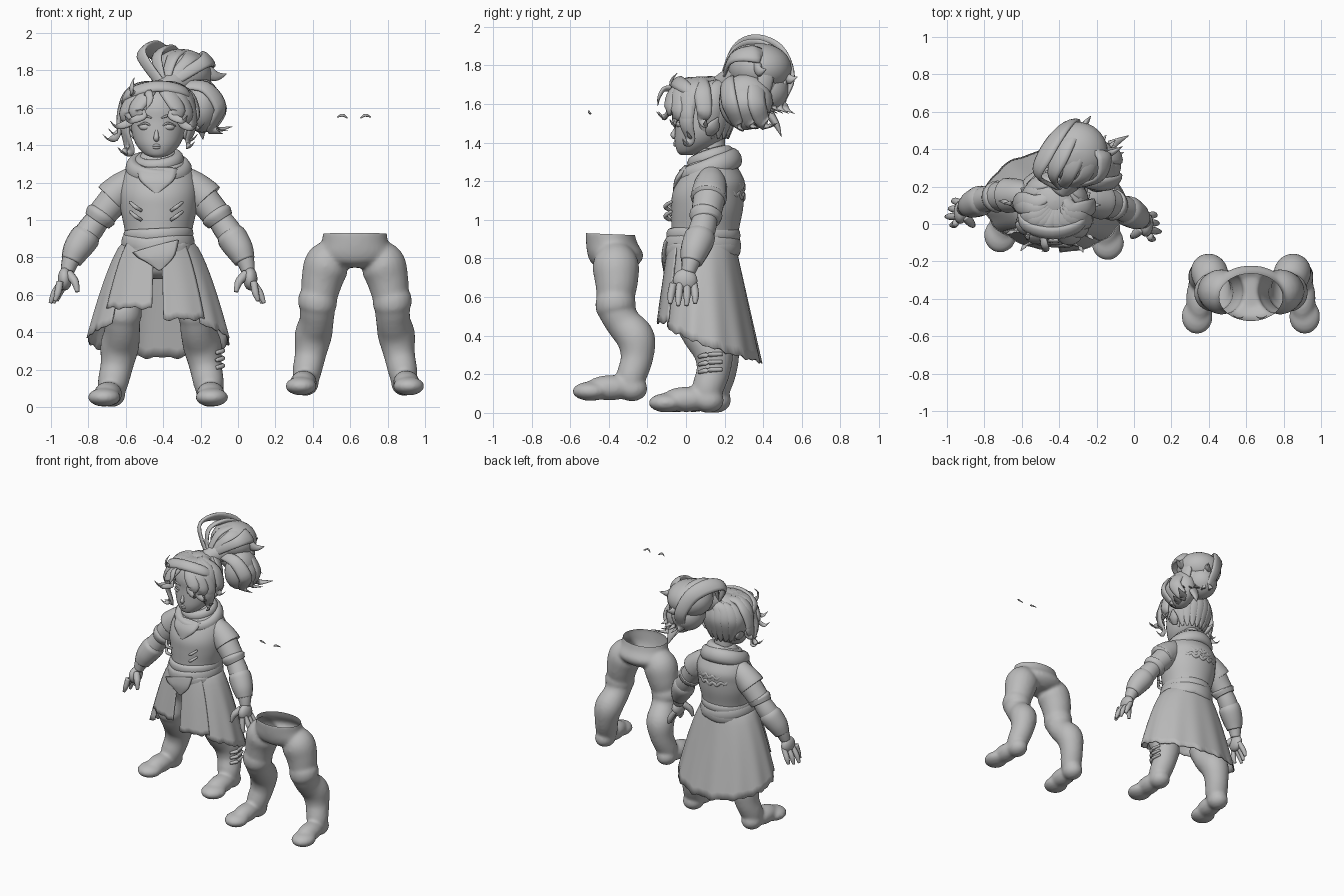
import bpy
import bmesh
from math import sin, cos, pi, radians
from mathutils import Vector, Matrix

if "Cube" in bpy.data.objects:
    bpy.data.objects.remove(bpy.data.objects["Cube"])

clay = bpy.data.materials.new("clay grey")
clay.use_nodes = True
clay.diffuse_color = (.5, .5, .5, 1)
clay.node_tree.nodes["Principled BSDF"].inputs["Base Color"].default_value = (.5, .5, .5, 1)

# Placement of the figure (turned slightly) and of the separate pair of legs
figure = Matrix.Translation((-.425, .1, 0)) @ Matrix.Rotation(radians(-4), 4, "Z") @ Matrix.Translation((0, -.1, 0))
spare = Matrix.Translation((.625, -.395, 0))
SIDES = (("left", 1), ("right", -1))
FRONT_HUB = (0, 50, 0)
HEAD_HUB = (0, .1, 1.55)


def spline(points, steps, closed=False):
    """Smooth interpolation through tuples of any length."""
    count = len(points)
    pick = lambda i: points[i % count] if closed else points[min(max(i, 0), count - 1)]
    result = []
    for i in range(count if closed else count - 1):
        a, b, c, d = (pick(i + k) for k in (-1, 0, 1, 2))
        for s in range(steps):
            t = s / steps
            result.append([q + t / 2 * (r - p + t * (2 * p - 5 * q + 4 * r - w + t * (3 * (q - r) + w - p)))
                           for p, q, r, w in zip(a, b, c, d)])
    if not closed:
        result.append(list(points[-1]))
    return result


def tube(points, sides=12, flat=1, hub=FRONT_HUB, closed=False, steps=5):
    """Tube through (x, y, z, radius), flattened towards the hub."""
    path = spline(points, steps, closed)
    count, rings = len(path), []
    for i, (x, y, z, r) in enumerate(path):
        after = path[(i + 1) % count] if closed else path[min(i + 1, count - 1)]
        before = path[i - 1] if closed else path[max(i - 1, 0)]
        along = (Vector(after[:3]) - Vector(before[:3])).normalized()
        spot = Vector((x, y, z))
        out = spot - Vector(hub)
        out = (out - along * out.dot(along)).normalized()
        side = along.cross(out)
        r = max(r, .002)
        rings.append([spot + out * (r * flat * cos(a)) + side * (r * sin(a))
                      for a in (2 * pi * k / sides for k in range(sides))])
    return rings, closed


def loft(keys, sides=36, steps=5):
    """Stacked ellipses from (y, z, x radius, y radius)."""
    return [[Vector((rx * sin(a), y - ry * cos(a), z)) for a in (2 * pi * k / sides for k in range(sides))]
            for y, z, rx, ry in spline(keys, steps)], False


def ball(centre, radii, sides=20):
    levels = [pi * (k + .15) / (sides / 2 + .3) for k in range(sides // 2 + 1)]
    return [[Vector(centre) + Vector((radii[0] * sin(v) * cos(a), radii[1] * sin(v) * sin(a), radii[2] * cos(v)))
             for a in (2 * pi * k / sides for k in range(sides))] for v in levels], False


def finish(name, bm, at):
    bmesh.ops.recalc_face_normals(bm, faces=bm.faces)
    mesh = bpy.data.meshes.new(name)
    bm.to_mesh(mesh)
    bm.free()
    mesh.materials.append(clay)
    mesh.shade_smooth()
    ob = bpy.data.objects.new(name, mesh)
    ob.matrix_world = at
    bpy.context.collection.objects.link(ob)
    return ob


def part(name, shapes, s=1, at=figure):
    """Skin every shape into one object; s = -1 mirrors it."""
    bm = bmesh.new()
    for rings, closed in shapes:
        rows = [[bm.verts.new((v.x * s, v.y, v.z)) for v in ring] for ring in rings]
        n = len(rows[0])
        for i in range(len(rows) - (not closed)):
            low, high = rows[i], rows[(i + 1) % len(rows)]
            for k in range(n):
                bm.faces.new((low[k], low[(k + 1) % n], high[(k + 1) % n], high[k]))
        if not closed:
            bm.faces.new(rows[0])
            bm.faces.new(rows[-1])
    return finish(name, bm, at)


def flip(shape):
    return [[Vector((-v.x, v.y, v.z)) for v in ring] for ring in shape[0]], shape[1]


# Trousers and boots, fused into one skin
def legs(name, at, grow, slim, open_waist):
    one = [tube([(.085, .02, .84, .08 - slim), (.145, .03, .77, .12 - slim), (.175, .035, .68, .112 - slim), (.192, .03, .58, .096),
                 (.2, .035, .53, .095), (.205, .075, .46, .092 + grow), (.222, .135, .385, .1 + grow),
                 (.238, .14, .28, .084 + grow), (.258, .11, .18, .077 + grow), (.265, .11, .1, .06)], 20),
           tube([(.196, .03, .61, .085), (.2, .03, .585, .103), (.2, .03, .54, .103), (.202, .035, .515, .085)], 20),
           ball((.265, .115, .125), (.072 + grow, .082, .066)),
           ball((.275, .0, .13), (.072 + grow, .13, .066)),
           ball((.288, -.1, .112), (.085 + grow, .095, .05))]
    hips = loft([(0, .945, .17, .125), (.01, .88, .178, .133), (.03, .82, .2, .145), (.03, .775, .17, .125), (.03, .745, .07, .08)])
    ob = part(name, one + [flip(s) for s in one] + [hips], at=at)
    remesh = ob.modifiers.new("fuse", "REMESH")
    remesh.mode, remesh.voxel_size, remesh.use_smooth_shade = "VOXEL", .011, True
    soften = ob.modifiers.new("soften", "SMOOTH")
    soften.factor, soften.iterations = .5, 10
    if open_waist:
        graph = bpy.context.evaluated_depsgraph_get()
        bm = bmesh.new()
        bm.from_mesh(bpy.data.meshes.new_from_object(ob.evaluated_get(graph)))
        bpy.data.objects.remove(ob)
        bmesh.ops.bisect_plane(bm, geom=bm.verts[:] + bm.edges[:] + bm.faces[:], plane_co=(0, 0, .926),
                               plane_no=(0, .04, 1), clear_outer=True)
        finish(name, bm, at)


legs("spare_legs", spare, 0, 0, True)
legs("figure_legs", figure @ Matrix.Translation((.01, .02, -.06)), .004, .03, False)
for side, s in SIDES:
    part(side + "_loose_eyelash", [tube([(.035, .01, 1.545, .003), (.06, 0, 1.56, .008), (.09, .015, 1.55, .003)], 8, .5)],
         s, Matrix.Translation((.62, -.505, 0)))
part("left_boot_straps", [tube([(.31, .09, z, .01), (.342, .13, z + .01, .013), (.325, .21, z + .015, .01)], 8)
                          for z in (.21, .25, .29)])

# Tunic, yoke trim and lacing toggles
part("tunic", [loft([(.09, .84, .17, .17), (.1, .95, .182, .175), (.11, 1.05, .203, .185), (.115, 1.13, .21, .187),
                     (.13, 1.2, .205, .174), (.135, 1.27, .175, .135), (.14, 1.33, .115, .095), (.14, 1.37, .08, .075)])])
part("yoke_trim", [tube([(.19 * sin(a), .12 + .178 * cos(a), 1.2 - drop * cos(a) + .02 * (k % 2), .014)
                         for k, a in ((k, radians(k * 9)) for k in range(-8, 9))], 8, .8) for drop in (.04, .09)])
for side, s in SIDES:
    part(side + "_toggles", [tube([(.08, -.08, z, .009), (.11, -.1, z + .02, .011), (.14, -.065, z + .045, .008)], 8)
                             for z in (1.0, 1.05)], s)


# Draped scarf and crossed sash
def wrap(rx, ry, y, z, tilt, lean, r, flat):
    return tube([(rx * sin(a), y - ry * cos(a), z - tilt * cos(a) + lean * sin(a), r)
                 for a in (2 * pi * k / 12 for k in range(12))], 12, flat, (0, y, z), True, 4)


part("scarf", [wrap(.1, .09, .13, 1.315, .03, .01, .042, .8), wrap(.14, .125, .125, 1.27, .05, -.01, .055, .7)])
part("scarf_point", [tube([(0, .01, 1.27, .11), (.0, -.04, 1.21, .09), (0, -.068, 1.14, .004)], 14, .2)])
part("sash", [wrap(.175, .18, .085, .86, 0, .025, .05, .4), wrap(.18, .182, .085, .86, .01, -.025, .045, .4),
              wrap(.17, .175, .09, .92, 0, .008, .035, .5)])
part("sash_tail", [tube([(.0, -.1, .86, .13), (.015, -.115, .8, .09), (.02, -.115, .73, .006)], 12, .12)])


# Flared coat skirt and two shorter front panels
def cloth(name, start, stop, hem, lift=0):
    bm = bmesh.new()
    wide, tall = max(8, int((stop - start) / 3)), 12
    rows = []
    for i in range(wide + 1):
        a = radians(start + (stop - start) * i / wide)
        bottom = hem(a) + .01 * sin(a * 23) * sin(a * 7)
        row = []
        for j in range(tall + 1):
            z = .9 + (bottom - .9) * j / tall
            t = (.9 - z) / .63
            fold = 1 + .016 * t * cos(a * 13)
            reach = .165 + (.09 if cos(a) > 0 else .14) * t + lift
            row.append(bm.verts.new(((.17 + .235 * t ** .65 + lift) * sin(a) * fold, .085 - reach * cos(a) * fold, z)))
        rows.append(row)
    for a, b in zip(rows, rows[1:]):
        for j in range(tall):
            bm.faces.new((a[j], a[j + 1], b[j + 1], b[j]))
    finish(name, bm, figure).modifiers.new("thickness", "SOLIDIFY").thickness = .008


cloth("coat_skirt", 42, 318, lambda a: .365 + .1 * cos(a))
cloth("left_front_panel", 7, 46, lambda a: .47, .01)
cloth("right_front_panel", -50, -3, lambda a: .53, .012)

# Arms: sleeve, shoulder cap, forearm, bracer and hand
for side, s in SIDES:
    part(side + "_sleeve", [tube([(.13, .14, 1.22, .065), (.21, .14, 1.14, .083), (.28, .13, 1.06, .08), (.325, .125, 1.005, .075)], 18),
                            tube([(.3, .127, 1.04, .075), (.31, .125, 1.025, .086), (.33, .125, .995, .075)], 18)], s)
    part(side + "_shoulder_cap", [tube([(.11, .14, 1.26, .045), (.17, .14, 1.195, .08), (.235, .137, 1.135, .093), (.258, .135, 1.112, .094)], 18)], s)
    part(side + "_forearm", [tube([(.3, .125, 1.04, .06), (.365, .11, .95, .07), (.425, .08, .865, .066), (.465, .06, .79, .05),
                                   (.485, .045, .725, .036)], 16)], s)
    part(side + "_bracer", [tube([(.375, .103, .935, .068), (.395, .097, .905, .081), (.437, .075, .84, .074), (.465, .06, .78, .056)], 16)], s)
    fingers = [tube([(.495 + .008 * k, .075 - .035 * k, .67, .019), (.53 + .01 * (k % 3), .085 - .042 * k, .61, .019),
                     (.545 + .014 * (k % 3), .085 - .043 * k, .555 + .012 * (k % 3 == 0), .01)], 10) for k in range(4)]
    thumb = tube([(.475, .01, .71, .026), (.44, -.025, .67, .022), (.425, -.04, .615, .011)], 10)
    part(side + "_hand", [ball((.497, .03, .685), (.038, .064, .062)), thumb] + fingers, s)

# Head and face
part("head", [loft([(0, 1.335, .025, .025), (.025, 1.352, .07, .07), (.06, 1.4, .115, .118), (.085, 1.46, .14, .143),
                    (.095, 1.53, .147, .15), (.1, 1.6, .15, .155), (.1, 1.67, .12, .125), (.1, 1.72, .05, .05)]),
              tube([(0, .14, 1.3, .07), (0, .13, 1.43, .07)], 16),
              tube([(0, -.045, 1.49, .006), (0, -.06, 1.455, .012), (0, -.064, 1.437, .016), (0, -.045, 1.425, .01)], 10)])
part("lips", [tube([(-.035, -.037, 1.392, .003), (0, -.057, 1.394 + dz, .009), (.035, -.037, 1.392, .003)], 8) for dz in (-.006, .005)])
for side, s in SIDES:
    part(side + "_eye", [ball((.06, -.028, 1.497), (.036, .022, .02), 14)], s)
    part(side + "_eyelid", [tube([(.022, -.043, 1.497, .004), (.06, -.05, 1.518, .006), (.1, -.02, 1.502, .004)], 8)], s)
    part(side + "_brow", [tube([(.025, -.05, 1.545, .004), (.065, -.045, 1.557, .007), (.11, -.01, 1.54, .003)], 8)], s)
    part(side + "_ear", [tube([(.13, .13, 1.44, .02), (.155, .15, 1.48, .036), (.185, .18, 1.53, .004)], 10, .5, HEAD_HUB)], s)

# Hair: cap, swept back locks, curls and swoop
part("hair_cap", [ball((0, .125, 1.6), (.165, .155, .145), 32)])


def lock(points, flat=.5):
    return tube(points, 10, flat, HEAD_HUB)


back = []
for k in range(11):
    a = radians(90 + 18 * k)
    x, y = sin(a), -cos(a)
    back.append(lock([(.11 * x, .11 + .11 * y, 1.42, .006), (.145 * x, .11 + .13 * y, 1.5, .035),
                      (.165 * x, .115 + .15 * y, 1.6, .045), (.12 * x + .01, .14 + .11 * y, 1.69, .035), (.03, .24, 1.72, .02)], .4))
part("swept_back_locks", back)

curls = []
for angle, tip, out, sweep in ((-100, 1.47, .04, .03), (-80, 1.44, .07, -.03), (-62, 1.37, .03, .02), (-46, 1.36, .0, -.03),
                               (-30, 1.51, .05, -.07), (-8, 1.54, .05, -.07), (14, 1.54, .05, .06), (34, 1.5, .04, .05),
                               (56, 1.44, .0, .03), (72, 1.4, .0, -.02), (86, 1.5, .02, .02)):
    x, y = sin(radians(angle)), -cos(radians(angle))
    place = lambda reach, swing, z, r: (reach * x - swing * y, .1 + reach * y + swing * x, z, r)
    curls.append(lock([(.03, .2, 1.71, .02), place(.09, 0, 1.725, .036), place(.175, sweep / 2, 1.665, .046),
                       place(.205, sweep * 1.2, (1.63 + tip) / 2, .042), place(.175 + out / 2, sweep * .6, tip + .02, .027),
                       place(.19 + out, sweep * 1.5, tip - .01, .015), place(.225 + out, sweep * 1.8, tip + .02, .002)], .4))
part("fringe_curls", curls)
part("hair_swoop", [lock([(-.19, .07, 1.61, .015), (-.15, -.02, 1.675, .036), (0, -.05, 1.715, .04), (.14, 0, 1.69, .036), (.19, .1, 1.62, .012)], .5)])
part("stray_curls", [lock([(-.1, -.0, 1.67, .018), (-.13, -.07, 1.68, .018), (-.13, -.085, 1.72, .012), (-.12, -.055, 1.76, .002)]),
                     lock([(-.06, -.04, 1.67, .02), (-.04, -.11, 1.68, .022), (-.03, -.14, 1.64, .018), (-.05, -.15, 1.59, .002)])])

# Ponytail: full lobes wrapped with arching locks
part("ponytail_lobes", [ball((.1, .39, 1.785), (.165, .165, .13), 24), ball((.22, .325, 1.61), (.1, .14, .145), 24),
                        ball((.1, .41, 1.67), (.12, .13, .12), 24),
                        tube([(.02, .18, 1.69, .06), (.08, .27, 1.73, .08), (.14, .36, 1.75, .1)], 14)])
wraps = [tube([(.02, .19, 1.71, .03), (-.1 + .08 * k, .25, 1.875 - .01 * k, .035), (-.07 + .08 * k, .36, 1.92 - .015 * k, .055),
               (.0 + .055 * k, .49 - .02 * k, 1.87 - .01 * k, .055), (.06 + .045 * k, .55 - .03 * k, 1.73, .045),
               (.09 + .04 * k, .51 - .025 * k, 1.6, .03), (.1 + .05 * k, .57 - .025 * k, 1.55, .002)],
              10, .35, (.12, .38, 1.75)) for k in range(5)]
part("ponytail_arches", wraps)
part("ponytail_flicks", [tube([(.1, .24, 1.72, .03), (.24, .23 + .07 * k, 1.71, .045), (.32, .25 + .07 * k, 1.6, .05),
                               (.27, .29 + .07 * k, 1.49, .035), (.33 + .02 * k, .32 + .09 * k, 1.46 + .02 * k, .002)],
                              10, .4, (.2, .33, 1.6)) for k in range(3)])
part("ponytail_tips", [tube([(.2, .38, 1.82, .05), (.28, .4, 1.77, .03), (.34, .44, 1.78, .002)], 10, .6),
                       tube([(.18, .42, 1.58, .05), (.2, .48, 1.5, .03), (.21, .51, 1.43, .002)], 10, .6),
                       tube([(.1, .48, 1.78, .05), (.13, .54, 1.73, .03), (.16, .59, 1.74, .002)], 10, .6)])
